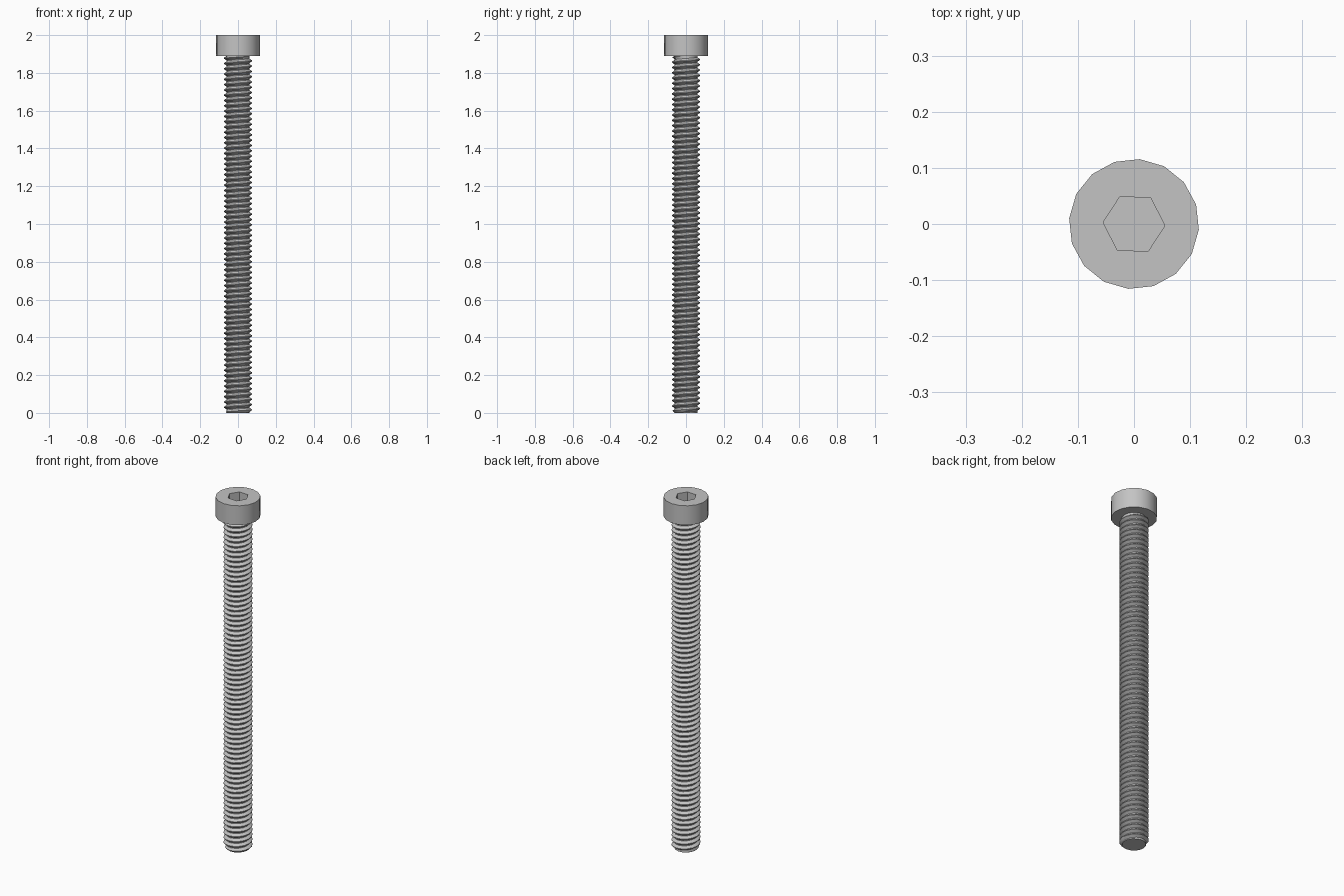
import bpy, bmesh, math

cube = bpy.data.objects.get("Cube")
if cube:
    bpy.data.objects.remove(cube, do_unlink=True)

SIDES = 16
START = math.radians(-5)
HEAD_Z, TOP = 1.89, 2.0
MINOR, MAJOR, PITCH = 0.06, 0.075, 0.028

steel = bpy.data.materials.new("grey_steel")
steel.use_nodes = True
grey = (0.55, 0.55, 0.55, 1)
steel.diffuse_color = grey
steel.node_tree.nodes["Principled BSDF"].inputs["Base Color"].default_value = grey


def finish(name, bm):
    bmesh.ops.recalc_face_normals(bm, faces=bm.faces)
    mesh = bpy.data.meshes.new(name)
    bm.to_mesh(mesh)
    bm.free()
    mesh.materials.append(steel)
    obj = bpy.data.objects.new(name, mesh)
    bpy.context.collection.objects.link(obj)
    bpy.ops.object.select_all(action='DESELECT')
    obj.select_set(True)
    bpy.context.view_layer.objects.active = obj
    bpy.ops.object.shade_smooth_by_angle(angle=math.radians(30))


def ring(bm, count, radius, z, start):
    angles = [start + math.tau * i / count for i in range(count)]
    return [bm.verts.new((radius * math.cos(a), radius * math.sin(a), z)) for a in angles]


def wall(bm, low, high):
    for i in range(len(low)):
        j = (i + 1) % len(low)
        bm.faces.new((low[i], low[j], high[j], high[i]))


# Cylinder head with a hexagonal socket
bm = bmesh.new()
base = ring(bm, SIDES, 0.116, HEAD_Z, START)
rim = ring(bm, SIDES, 0.116, TOP, START)
floor = ring(bm, 6, 0.055, TOP - 0.06, math.radians(-3))
mouth = ring(bm, 6, 0.055, TOP, math.radians(-3))
wall(bm, base, rim)
wall(bm, floor, mouth)
bm.faces.new(base)
bm.faces.new(floor)
bmesh.ops.triangle_fill(bm, edges=[e for e in bm.edges if e.is_boundary],
                        use_beauty=True, normal=(0, 0, 1))
finish("socket_head", bm)

# Threaded shank: a helical tooth profile, run out to the core at both ends
bm = bmesh.new()
profile = [(0, MINOR), (0.14, MINOR), (0.5, MAJOR), (0.64, MAJOR)]
rows = []
for turn in range(-1, math.ceil(HEAD_Z / PITCH) + 1):
    for step, radius in profile:
        row = []
        for i in range(SIDES + 1):
            z = min(max((turn + step + i / SIDES) * PITCH, 0), HEAD_Z)
            r = min(radius, MINOR + z, MINOR + 2 * (HEAD_Z - z))
            a = START + math.tau * i / SIDES
            row.append(bm.verts.new((r * math.cos(a), r * math.sin(a), z)))
        rows.append(row)
for low, high in zip(rows, rows[1:]):
    for i in range(SIDES):
        bm.faces.new((low[i], low[i + 1], high[i + 1], high[i]))
bmesh.ops.remove_doubles(bm, verts=bm.verts, dist=0.00005)
bmesh.ops.holes_fill(bm, edges=[e for e in bm.edges if e.is_boundary], sides=0)
finish("threaded_shank", bm)
